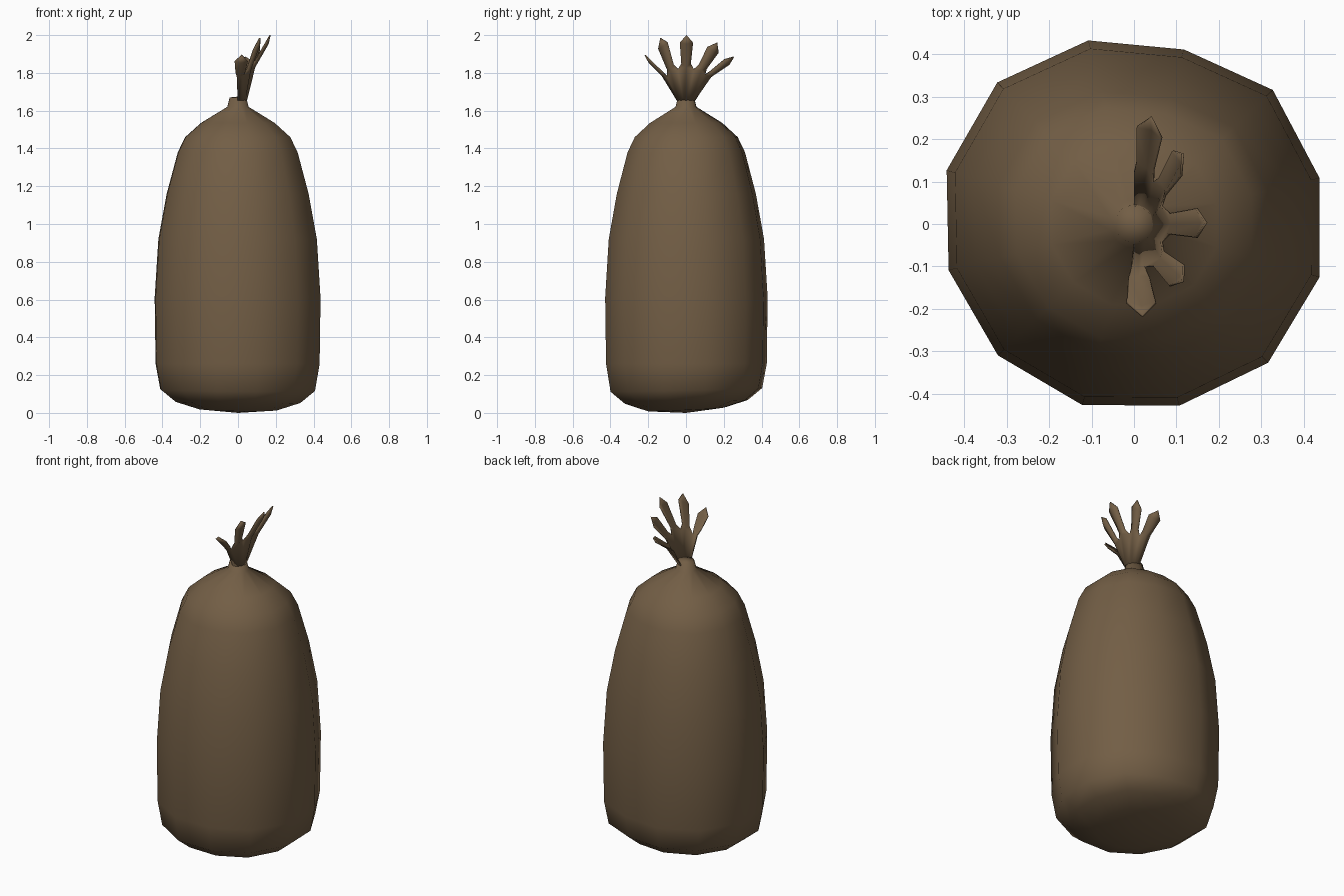
import bpy, bmesh, math
from mathutils import Vector

cube = bpy.data.objects.get("Cube")
if cube:
    bpy.data.objects.remove(cube, do_unlink=True)

# One burlap colour
cloth = bpy.data.materials.new("brown burlap")
cloth.use_nodes = True
colour = (0.17, 0.112, 0.06, 1)
cloth.diffuse_color = colour
bsdf = cloth.node_tree.nodes["Principled BSDF"]
bsdf.inputs["Base Color"].default_value = colour
bsdf.inputs["Roughness"].default_value = 0.9


def make_object(name, bm):
    bmesh.ops.recalc_face_normals(bm, faces=bm.faces)
    for f in bm.faces:
        f.smooth = True
    mesh = bpy.data.meshes.new(name)
    bm.to_mesh(mesh)
    bm.free()
    mesh.materials.append(cloth)
    obj = bpy.data.objects.new(name, mesh)
    bpy.context.collection.objects.link(obj)
    return obj


# Sack body: twelve-sided, slightly uneven turned profile (radius, height)
SIDES = 12
profile = [(0.21, 0.018), (0.34, 0.058), (0.42, 0.122), (0.445, 0.26), (0.45, 0.61),
           (0.43, 0.92), (0.385, 1.16), (0.325, 1.38), (0.285, 1.46), (0.2, 1.535),
           (0.058, 1.62), (0.045, 1.67)]
bulge = [1.0, 1.01, 0.95, 0.99, 1.03, 1.02, 1.0, 0.99, 0.985, 0.98, 1.01, 1.01]
bm = bmesh.new()
rings = []
for r, z in profile:
    ring = []
    for i in range(SIDES):
        a = math.radians(14 + 30 * i)
        sag = 0.01 * math.sin(a - 0.3) if z < 0.2 else 0
        ring.append(bm.verts.new((r * bulge[i] * math.cos(a), r * bulge[i] * math.sin(a), z + sag)))
    rings.append(ring)
for low, high in zip(rings, rings[1:]):
    for i in range(SIDES):
        j = (i + 1) % SIDES
        bm.faces.new((low[i], low[j], high[j], high[i]))
bottom = bm.verts.new((0, 0, 0))
top = bm.verts.new((0.005, 0, 1.675))
for i in range(SIDES):
    j = (i + 1) % SIDES
    bm.faces.new((rings[0][j], rings[0][i], bottom))
    bm.faces.new((rings[-1][i], rings[-1][j], top))
make_object("sack_body", bm)

# Gathered top: a pleated fan of cloth ending in five ragged points
tips = [(0.02, -0.217, 1.895), (0.115, -0.135, 1.985), (0.17, 0.003, 2.0),
        (0.115, 0.165, 1.96), (0.04, 0.252, 1.885)]
notches = [(-0.005, -0.1, 1.78), (0.025, -0.1, 1.78), (0.065, -0.042, 1.82),
           (0.065, 0.042, 1.82), (0.045, 0.1, 1.79), (0.0, 0.12, 1.77)]
bm = bmesh.new()


def neck_point(t):
    a = math.pi * (t - 0.5)
    return bm.verts.new((0.045 * math.cos(a), 0.047 * math.sin(a), 1.655))


neck = [neck_point(k / 10) for k in range(11)]
valley = [bm.verts.new(p) for p in notches]
for i, tip in enumerate(tips):
    tip = Vector(tip)
    left, right = valley[i], valley[i + 1]
    across = (right.co - left.co).normalized()
    base = (left.co + right.co) / 2
    along = (tip - base).normalized()
    outward = across.cross(along).normalized()
    if outward.x < 0:
        outward.negate()
    ridge = bm.verts.new(base + outward * 0.015 + along * 0.02)
    shoulder = tip - along * 0.045
    # Points narrow above the notch, widen at the shoulder, then close
    sl = bm.verts.new(shoulder - across * 0.034)
    sr = bm.verts.new(shoulder + across * 0.034)
    sc = bm.verts.new(shoulder + outward * 0.014)
    wl = bm.verts.new(base + along * 0.035 - across * 0.024)
    wr = bm.verts.new(base + along * 0.035 + across * 0.024)
    end = bm.verts.new(tip)
    n0, n1, n2 = neck[2 * i:2 * i + 3]
    for face in ((n0, n1, ridge, left), (n1, n2, right, ridge),
                 (left, ridge, wl), (ridge, right, wr),
                 (wl, ridge, sc, sl), (ridge, wr, sr, sc),
                 (sl, sc, end), (sc, sr, end)):
        bm.faces.new(face)
fan = make_object("gathered_top", bm)
thick = fan.modifiers.new("cloth thickness", "SOLIDIFY")
thick.thickness = 0.006
thick.offset = 0
